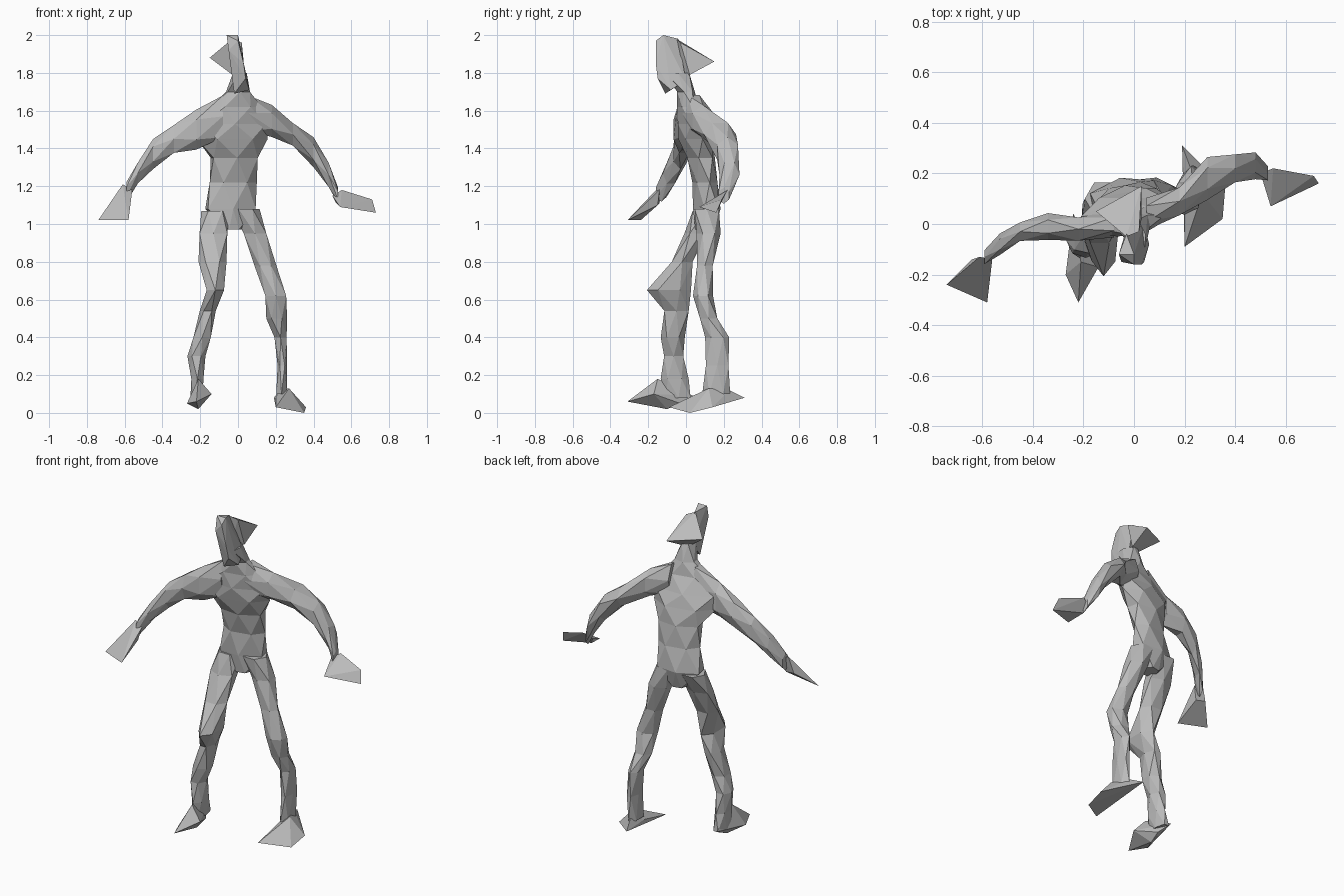
import bpy
import bmesh
import math
from mathutils import Vector

# Remove the default object
default_cube = bpy.data.objects.get("Cube")
if default_cube:
    bpy.data.objects.remove(default_cube, do_unlink=True)

# Single plain grey material
grey = bpy.data.materials.new("plain grey")
grey.use_nodes = True
grey.diffuse_color = (.5, .5, .5, 1)
grey.node_tree.nodes["Principled BSDF"].inputs["Base Color"].default_value = grey.diffuse_color

SIDES = 6
HORIZONTAL = (Vector((1, 0, 0)), Vector((0, 1, 0)))
UPRIGHT = (Vector((0, 1, 0)), Vector((0, 0, 1)))


def finish(name, bm):
    """Turn the bmesh into a flat shaded object."""
    bmesh.ops.recalc_face_normals(bm, faces=bm.faces)
    mesh = bpy.data.meshes.new(name)
    bm.to_mesh(mesh)
    bm.free()
    mesh.materials.append(grey)
    part = bpy.data.objects.new(name, mesh)
    bpy.context.collection.objects.link(part)
    return part


def limb(name, sections, axes=HORIZONTAL, yaw=0):
    """Loft staggered rings (centre x, y, z, two radii) into triangular facets."""
    bm = bmesh.new()
    u, v = axes
    if yaw:
        u, v = (Vector((math.cos(yaw), math.sin(yaw), 0)),
                Vector((-math.sin(yaw), math.cos(yaw), 0)))
    rings = []
    for level, (x, y, z, ru, rv) in enumerate(sections):
        ring = []
        for side in range(SIDES):
            angle = math.tau * (side + level % 2 / 2) / SIDES
            offset = u * ru * math.cos(angle) + v * rv * math.sin(angle)
            ring.append(bm.verts.new(Vector((x, y, z)) + offset * 1.06))
        rings.append(ring)
    for level, (low, high) in enumerate(zip(rings, rings[1:])):
        if level % 2:
            low, high = high, low
        for side in range(SIDES):
            after = (side + 1) % SIDES
            bm.faces.new((low[side], low[after], high[side]))
            bm.faces.new((low[after], high[after], high[side]))
    bm.faces.new(rings[0])
    bm.faces.new(rings[-1])
    return finish(name, bm)


def wedge(name, corners):
    """Angular solid spanned by a few corner points."""
    bm = bmesh.new()
    for corner in corners:
        bm.verts.new(corner)
    result = bmesh.ops.convex_hull(bm, input=bm.verts)
    loose = {g for g in result["geom_interior"] if isinstance(g, bmesh.types.BMVert)}
    bmesh.ops.delete(bm, geom=list(loose), context="VERTS")
    return finish(name, bm)


# Torso and neck, turned slightly so the left shoulder sits back
limb("torso", [
    (-.03, .10, .97, .05, .05),
    (-.04, .11, 1.08, .14, .07),
    (-.025, .10, 1.22, .12, .06),
    (-.02, .08, 1.35, .13, .07),
    (-.03, .05, 1.45, .18, .08),
    (-.03, .03, 1.53, .19, .07),
    (-.01, .01, 1.62, .13, .05),
    (.0, .0, 1.70, .065, .045),
    (.01, -.05, 1.80, .035, .07),
], yaw=.2)

# Head: narrow face with a flared crest pointing backwards
wedge("face", [
    (-.06, -.12, 2), (.0, -.12, 2), (-.03, -.04, 1.98),
    (.0, -.16, 1.97), (-.05, -.15, 1.92), (.03, -.16, 1.85),
    (.04, -.15, 1.77), (.06, -.08, 1.71), (-.02, -.11, 1.69),
    (-.03, -.02, 1.79), (.04, .0, 1.76),
])
wedge("crest", [
    (-.03, -.05, 1.98), (.02, -.03, 1.96), (.03, .15, 1.86),
    (-.15, .05, 1.88), (-.03, -.03, 1.79), (.03, .02, 1.79),
])

# Right arm, reaching forward
limb("right_arm", [
    (-.08, .0, 1.57, .05, .12),
    (-.22, -.02, 1.50, .05, .10),
    (-.34, -.01, 1.45, .05, .08),
    (-.45, -.03, 1.37, .04, .075),
    (-.53, -.08, 1.27, .04, .06),
    (-.59, -.13, 1.17, .03, .05),
], UPRIGHT)
wedge("right_hand", [
    (-.74, -.24, 1.02), (-.58, -.31, 1.02), (-.61, -.13, 1.21),
    (-.56, -.14, 1.18), (-.64, -.14, 1.11), (-.58, -.15, 1.1),
])

# Left arm, swung back
limb("left_arm", [
    (.05, .04, 1.59, .06, .1),
    (.18, .09, 1.545, .06, .08),
    (.29, .18, 1.475, .08, .065),
    (.40, .22, 1.38, .06, .075),
    (.48, .23, 1.26, .05, .07),
    (.53, .20, 1.15, .03, .04),
], UPRIGHT)
wedge("left_hand", [
    (.55, .22, 1.18), (.5, .2, 1.15), (.71, .19, 1.13),
    (.73, .16, 1.06), (.54, .07, 1.09), (.52, .18, 1.11),
])

# Right leg, knee pushed forward
limb("right_leg", [
    (-.12, .10, 1.07, .07, .07),
    (-.13, .05, .95, .08, .055),
    (-.135, -.02, .80, .07, .06),
    (-.12, -.09, .65, .05, .11),
    (-.16, -.05, .54, .04, .07),
    (-.19, -.07, .40, .05, .06),
    (-.22, -.065, .30, .045, .055),
    (-.215, -.06, .18, .035, .07),
    (-.22, -.04, .08, .03, .07),
])
wedge("right_foot", [
    (-.22, -.31, .06), (-.27, -.2, .05), (-.14, -.17, .1),
    (-.21, -.1, .02), (-.21, -.15, .18), (-.2, -.03, .05),
    (-.24, .04, .09),
])

# Left leg, trailing
limb("left_leg", [
    (.04, .11, 1.08, .07, .07),
    (.09, .12, .95, .065, .06),
    (.145, .10, .78, .055, .045),
    (.2, .09, .62, .06, .05),
    (.205, .12, .50, .052, .05),
    (.225, .165, .40, .035, .06),
    (.235, .165, .25, .024, .065),
    (.23, .16, .10, .03, .07),
])
wedge("left_foot", [
    (.2, -.09, .03), (.35, .02, 0), (.36, .14, .03),
    (.27, .12, .13), (.2, .12, .08), (.22, .23, .12),
    (.19, .31, .08),
])
